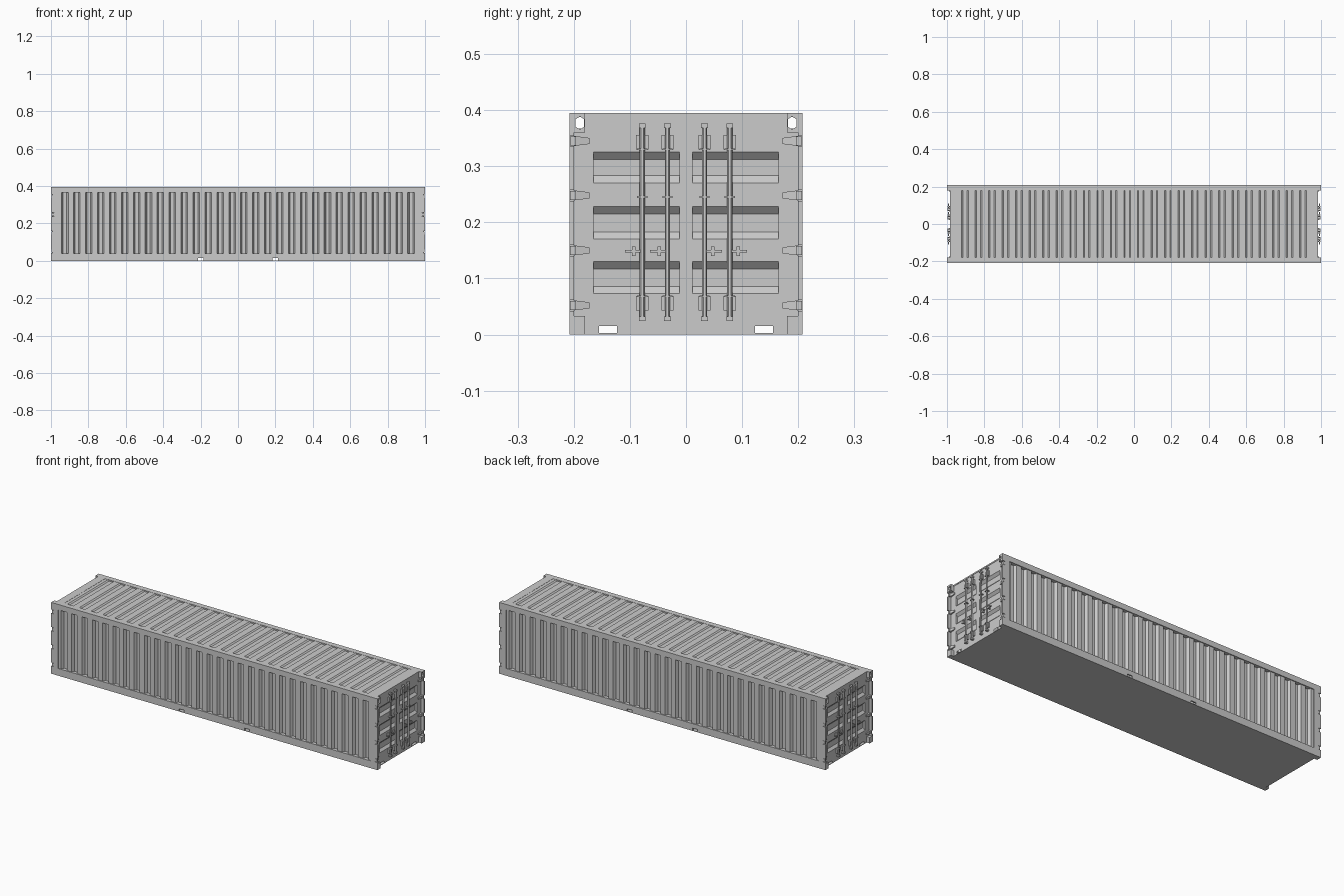
import bpy, bmesh
from mathutils import Vector

if "Cube" in bpy.data.objects:
    bpy.data.objects.remove(bpy.data.objects["Cube"])

grey = bpy.data.materials.new("light grey steel")
grey.use_nodes = True
grey.diffuse_color = (0.6, 0.6, 0.6, 1)
grey.node_tree.nodes["Principled BSDF"].inputs["Base Color"].default_value = (0.6, 0.6, 0.6, 1)

W, H = 0.208, 0.395          # half width, height
DOOR = 0.982                 # x of the door plane
HINGES = (0.052, 0.15, 0.248, 0.345)
PANELS = ((0.073, 0.13), (0.17, 0.228), (0.27, 0.325))


def finish(name, bm, mirror="XY", facing=None, thickness=0):
    """Make an object; 'facing' turns an open sheet outward, otherwise solids are fixed."""
    bmesh.ops.recalc_face_normals(bm, faces=bm.faces)
    if facing:
        total = sum((f.normal * f.calc_area() for f in bm.faces), Vector())
        if total.dot(Vector(facing)) < 0:
            bmesh.ops.reverse_faces(bm, faces=bm.faces)
    mesh = bpy.data.meshes.new(name)
    bm.to_mesh(mesh)
    bm.free()
    mesh.materials.append(grey)
    obj = bpy.data.objects.new(name, mesh)
    bpy.context.collection.objects.link(obj)
    if mirror:
        mod = obj.modifiers.new("mirror", "MIRROR")
        mod.use_axis = ("X" in mirror, "Y" in mirror, False)
        mod.merge_threshold = 0.0005
    if thickness:
        mod = obj.modifiers.new("thickness", "SOLIDIFY")
        mod.thickness = thickness
        mod.offset = -1
    return obj


def add_box(bm, x0, x1, y0, y1, z0, z1):
    verts = bmesh.ops.create_cube(bm, size=1)["verts"]
    for v in verts:
        v.co = ((x0 + x1) / 2 + v.co.x * (x1 - x0),
                (y0 + y1) / 2 + v.co.y * (y1 - y0),
                (z0 + z1) / 2 + v.co.z * (z1 - z0))
    return verts


def boxes(name, dims, mirror="XY"):
    bm = bmesh.new()
    for d in dims:
        add_box(bm, *d)
    return finish(name, bm, mirror)


def cell_sheet(name, us, vs, place, is_hole, facing, thickness=0):
    """Flat sheet of rectangular cells, leaving out the cells that are holes."""
    bm = bmesh.new()
    us, vs = sorted(us), sorted(vs)
    grid = [[bm.verts.new(place(u, v)) for v in vs] for u in us]
    for i in range(len(us) - 1):
        for j in range(len(vs) - 1):
            if not is_hole((us[i] + us[i + 1]) / 2, (vs[j] + vs[j + 1]) / 2):
                bm.faces.new((grid[i][j], grid[i + 1][j], grid[i + 1][j + 1], grid[i][j + 1]))
    bmesh.ops.delete(bm, geom=[v for v in bm.verts if not v.link_faces], context="VERTS")
    finish(name, bm, "XY", facing, thickness)


def ring(bm, a, b):
    """Bridge two closed loops of vertices."""
    for i in range(len(a)):
        j = (i + 1) % len(a)
        bm.faces.new((a[i], a[j], b[j], b[i]))


def corrugated(name, half, count, crest, slope, high, low, v0, v1, place, facing, mirror):
    """Trapezoid corrugation running along x."""
    step = 2 * half / count
    profile = [(-half, high)]
    for i in range(count):
        c = -half + (i + 0.5) * step
        outer = (1 - crest) / 2 * step
        inner = outer - slope * step
        profile += [(c - outer, high), (c - inner, low), (c + inner, low), (c + outer, high)]
    profile.append((half, high))
    bm = bmesh.new()
    rows = [[bm.verts.new(place(x, d, v)) for x, d in profile] for v in (v0, v1)]
    for i in range(len(profile) - 1):
        bm.faces.new((rows[0][i], rows[0][i + 1], rows[1][i + 1], rows[1][i]))
    finish(name, bm, mirror, facing)


# Side frames with fork pockets, hinge notches and the wall opening
def side_hole(x, z):
    wall = x < 0.957 and 0.04 < z < 0.365
    pocket = abs(x - 0.2) < 0.015 and 0.003 < z < 0.015
    notch = x > 0.985 and any(abs(z - h) < 0.01 for h in HINGES)
    return wall or pocket or notch


notch_edges = [h + s for h in HINGES for s in (-0.01, 0.01)]
cell_sheet("side_frame", [0, 0.185, 0.215, 0.957, 0.985, 1],
           [0, 0.003, 0.015, 0.04, 0.365, H] + notch_edges,
           lambda x, z: (x, -W, z), side_hole, (0, -1, 0), 0.008)

# Corrugated side walls and the ledges that close them
corrugated("side_wall", 0.957, 30, 0.45, 0.13, -0.203, -0.188, 0.038, 0.367,
           lambda x, d, z: (x, d, z), (0, -1, 0), "Y")
boxes("side_wall_ledge", [(-0.957, 0.957, -0.202, -0.186, z, z + 0.002) for z in (0.038, 0.365)], "Y")

# Roof: flat frame with a shallow corrugated sheet
cell_sheet("roof_frame", [0, 0.94, 0.984], [0, 0.178, 0.204],
           lambda x, y: (x, y, H), lambda x, y: x < 0.94 and y < 0.178, (0, 0, 1), 0.007)
corrugated("roof_sheet", 0.94, 26, 0.5, 0.1, H - 0.001, H - 0.007, -0.179, 0.179,
           lambda x, d, y: (x, y, d), (0, 0, 1), "")

# Floor
boxes("floor", [(-DOOR, DOOR, -0.204, 0.204, 0, 0.003)], "")


# Door walls with openings for recessed panels, fork pockets and corner holes
def end_hole(y, z):
    panel = 0.012 < y < 0.165 and any(a < z < b for a, b in PANELS)
    pocket = 0.123 < y < 0.155 and 0.003 < z < 0.015
    corner = y > 0.181 and 0.362 < z < 0.389
    return panel or pocket or corner


cell_sheet("door_wall", [0, 0.012, 0.123, 0.155, 0.165, 0.181, 0.204],
           [0, 0.003, 0.015, 0.362, 0.389, H] + [z for p in PANELS for z in p],
           lambda y, z: (DOOR, y, z), end_hole, (1, 0, 0))

# Recessed door panels with sloping top and bottom
bm = bmesh.new()
for z0, z1 in PANELS:
    outer, inner = [[bm.verts.new((DOOR - d, y, z)) for y, z in
                     ((0.012, z0 + s), (0.165, z0 + s), (0.165, z1 - s), (0.012, z1 - s))]
                    for d, s in ((0, 0), (0.012, 0.013))]
    ring(bm, outer, inner)
    bm.faces.new(inner)
finish("door_panel", bm, "XY", (1, 0, 0))

# Upper corner fittings with a six-sided hole, and plain lower ones
bm = bmesh.new()
loops = []
for x in (1, DOOR - 0.002):
    out = [(0, 1), (-1, 1), (-1, -1), (0, -1), (1, -1), (1, 1)]
    hole = [(0, 1), (-1, 0.6), (-1, -0.6), (0, -1), (1, -0.6), (1, 0.6)]
    loops.append([bm.verts.new((x, 0.194 + 0.014 * a, 0.3775 + 0.0175 * b)) for a, b in out])
    loops.append([bm.verts.new((x, 0.189 + 0.0075 * a, 0.377 + 0.0115 * b)) for a, b in hole])
ring(bm, loops[0], loops[1])
ring(bm, loops[2], loops[3])
ring(bm, loops[0], loops[2])
ring(bm, loops[1], loops[3])
finish("upper_corner_fitting", bm)
boxes("lower_corner_fitting", [(DOOR - 0.002, 1, 0.18, W, 0, 0.033)])

# Hinges: tapered straps with a knuckle in each notch
bm = bmesh.new()
for h in HINGES:
    for v in add_box(bm, DOOR - 0.001, 0.992, 0.172, 0.2, h - 0.009, h + 0.009):
        if v.co.y < 0.18:
            v.co.z = h + (v.co.z - h) * 0.6
            v.co.x = min(v.co.x, 0.986)
    add_box(bm, DOOR, 0.996, 0.196, W - 0.001, h - 0.008, h + 0.008)
finish("hinge", bm)

# Locking rods and their fittings
BARS = (0.033, 0.078)
bm = bmesh.new()
for y in BARS:
    made = bmesh.ops.create_cone(bm, cap_ends=True, segments=12, radius1=0.0045,
                                 radius2=0.0045, depth=0.35)["verts"]
    bmesh.ops.translate(bm, verts=made, vec=(0.991, y, 0.2))
rod = finish("locking_rod", bm)
bpy.context.view_layer.objects.active = rod
rod.select_set(True)
bpy.ops.object.shade_smooth_by_angle()
rod.select_set(False)

fittings = []
for y in BARS:
    for z in (0.0425, 0.3295):
        fittings.append((DOOR - 0.001, 0.99, y - 0.011, y + 0.011, z, z + 0.026))
    for z in (0.068, 0.245, 0.33):
        fittings.append((DOOR - 0.001, 0.997, y - 0.009, y + 0.009, z - 0.0015, z + 0.0015))
    for z in (0.024, 0.368):
        fittings.append((DOOR - 0.001, 0.997, y - 0.006, y + 0.006, z, z + 0.008))
boxes("rod_bracket", fittings)

handles = []
for y in (0.048, 0.093):
    handles.append((0.988, 0.994, y - 0.014, y + 0.016, 0.1465, 0.1505))
    handles.append((DOOR - 0.001, 0.996, y - 0.003, y + 0.003, 0.14, 0.157))
boxes("door_handle", handles)
